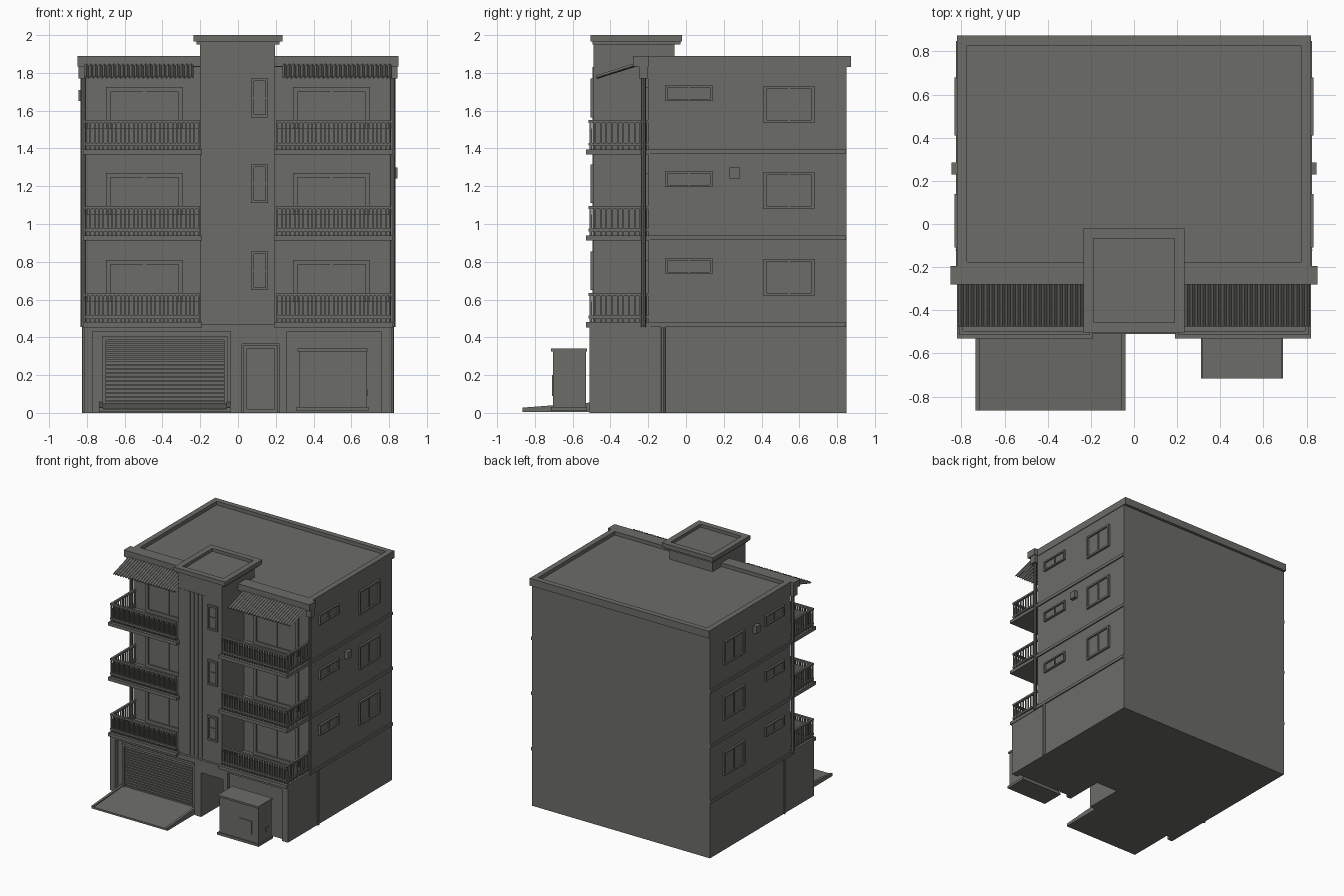
import bpy
import bmesh
from mathutils import Matrix

cube = bpy.data.objects.get("Cube")
if cube:
    bpy.data.objects.remove(cube)

# One concrete colour for the whole building
GREY = (0.15, 0.15, 0.135, 1)
concrete = bpy.data.materials.new("concrete_grey")
concrete.use_nodes = True
concrete.diffuse_color = GREY
shader = concrete.node_tree.nodes["Principled BSDF"]
shader.inputs["Base Color"].default_value = GREY
shader.inputs["Roughness"].default_value = 0.9


def finish(name, bm):
    bmesh.ops.recalc_face_normals(bm, faces=bm.faces)
    mesh = bpy.data.meshes.new(name)
    bm.to_mesh(mesh)
    bm.free()
    mesh.materials.append(concrete)
    obj = bpy.data.objects.new(name, mesh)
    bpy.context.collection.objects.link(obj)
    return obj


def add_box(bm, x, y, z):
    """Box from three (low, high) ranges."""
    size = [abs(r[1] - r[0]) for r in (x, y, z)]
    mid = [(r[0] + r[1]) / 2 for r in (x, y, z)]
    mat = Matrix.Translation(mid) @ Matrix.Diagonal((*size, 1))
    bmesh.ops.create_cube(bm, size=1, matrix=mat)


def boxes(name, *ranges):
    bm = bmesh.new()
    for x, y, z in ranges:
        add_box(bm, x, y, z)
    return finish(name, bm)


def ring(bm, x, y, z, w):
    """Rectangular rim of width w, seen from above."""
    add_box(bm, x, (y[0], y[0] + w), z)
    add_box(bm, x, (y[1] - w, y[1]), z)
    add_box(bm, (x[0], x[0] + w), (y[0] + w, y[1] - w), z)
    add_box(bm, (x[1] - w, x[1]), (y[0] + w, y[1] - w), z)


def window(name, u, z, face, out, axis, bars=1, w=0.018, horizontal=False):
    """Framed window on a wall at position face, pointing towards out."""
    bm = bmesh.new()

    def put(uu, zz, depth):
        d = (face - out * 0.01, face + out * depth)
        add_box(bm, d if axis == "x" else uu, uu if axis == "x" else d, zz)

    put(u, z, 0.003)
    for a in (u[0], u[1] - w):
        put((a, a + w), z, 0.016)
    for a in (z[0], z[1] - w):
        put((u[0] + w, u[1] - w), (a, a + w), 0.016)
    for i in range(bars):
        t = (i + 1) / (bars + 1)
        if horizontal:
            c = z[0] + t * (z[1] - z[0])
            put(u, (c - w / 3, c + w / 3), 0.01)
        else:
            c = u[0] + t * (u[1] - u[0])
            put((c - w / 3, c + w / 3), z, 0.01)
    return finish(name, bm)


def pipe(name, x, y, z0, z1, r):
    bm = bmesh.new()
    mat = Matrix.Translation((x, y, (z0 + z1) / 2))
    bmesh.ops.create_cone(bm, cap_ends=True, segments=8, radius1=r, radius2=r,
                          depth=z1 - z0, matrix=mat)
    return finish(name, bm)


def sided(s, a, b):
    """Range mirrored to side s."""
    return tuple(sorted((s * a, s * b)))


FLOORS = (0.48, 0.94, 1.395)
FULL = (-0.815, 0.815)

# Ground floor with a shutter bay, a deep doorway and a shallow right bay
boxes("ground_floor",
      (FULL, (-0.17, 0.85), (0, 0.47)),
      (FULL, (-0.51, -0.17), (0.43, 0.47)),
      ((-0.815, -0.77), (-0.51, -0.17), (0, 0.43)),
      ((-0.77, -0.04), (-0.47, -0.17), (0, 0.43)),
      ((-0.04, 0.02), (-0.51, -0.17), (0, 0.43)),
      ((0.02, 0.22), (-0.51, -0.17), (0.365, 0.43)),
      ((0.22, 0.26), (-0.51, -0.17), (0, 0.43)),
      ((0.26, 0.76), (-0.48, -0.17), (0, 0.43)),
      ((0.76, 0.815), (-0.51, -0.17), (0, 0.43)))

# Roller shutter: frame and slats
bm = bmesh.new()
for x in ((-0.72, -0.70), (-0.075, -0.055)):
    add_box(bm, x, (-0.49, -0.46), (0.03, 0.39))
add_box(bm, (-0.72, -0.055), (-0.49, -0.46), (0.385, 0.405))
SLATS = 16
for i in range(SLATS):
    z = 0.045 + i * 0.34 / SLATS
    add_box(bm, (-0.70, -0.075), (-0.48, -0.46), (z, z + 0.015))
finish("roller_shutter", bm)

# Sloping driveway: flat box whose front top edge is lowered
ramp = boxes("driveway_ramp", ((-0.735, -0.04), (-0.865, -0.46), (0.005, 0.05)))
for v in ramp.data.vertices:
    if v.co.y < -0.8 and v.co.z > 0.03:
        v.co.z = 0.02
for x in (-0.735, -0.06):
    curb = boxes("ramp_curb", ((x, x + 0.02), (-0.865, -0.46), (0.005, 0.058)))
    for v in curb.data.vertices:
        if v.co.y < -0.8 and v.co.z > 0.03:
            v.co.z = 0.028

# Door at the back of the doorway
window("entrance_door", (0.03, 0.21), (0.0, 0.36), -0.17, -1, "y", bars=0)

# Utility cabinet
boxes("utility_cabinet",
      ((0.31, 0.69), (-0.715, -0.525), (0.01, 0.03)),
      ((0.325, 0.68), (-0.705, -0.53), (0.03, 0.325)),
      ((0.315, 0.685), (-0.715, -0.525), (0.325, 0.34)),
      ((0.51, 0.62), (-0.71, -0.70), (0.09, 0.20)),
      ((0.67, 0.685), (-0.61, -0.57), (0.09, 0.125)))

# Upper floors and the string courses around them
boxes("upper_floors", (FULL, (-0.2, 0.85), (0.47, 1.86)))
for z in FLOORS:
    boxes("string_course", ((-0.825, 0.825), (-0.21, 0.848), (z - 0.025, z)))

# Roof rim and the front parapet
bm = bmesh.new()
ring(bm, (-0.82, 0.82), (-0.22, 0.873), (1.83, 1.89), 0.045)
for s in (-1, 1):
    add_box(bm, sided(s, 0.19, 0.85), (-0.28, -0.195), (1.835, 1.89))
finish("roof_parapet", bm)

# Stair tower with a rimmed cap
boxes("stair_tower", ((-0.2, 0.195), (-0.49, -0.06), (0.45, 1.96)))
bm = bmesh.new()
ring(bm, (-0.235, 0.235), (-0.505, -0.02), (1.965, 2.0), 0.048)
add_box(bm, (-0.22, 0.22), (-0.495, -0.03), (1.95, 1.975))
finish("tower_cap", bm)

# Vertical cladding strips on the tower
bm = bmesh.new()
for i in range(7):
    x = -0.19 + i * 0.036
    add_box(bm, (x, x + 0.026), (-0.494, -0.48), (0.48, 1.83))
finish("tower_cladding", bm)

for z in FLOORS:
    window("tower_window", (0.07, 0.16), (z + 0.17, z + 0.375), -0.49, -1, "y",
           w=0.014, horizontal=True)


def railing(name, s, z):
    """Rails, posts and bars along the front and the outer side."""
    bm = bmesh.new()
    front, inner, outer, top = -0.515, 0.205, 0.81, z + 0.155
    for h in (z + 0.02, top - 0.015):
        add_box(bm, sided(s, inner, outer), (front, front + 0.018), (h, h + 0.015))
        add_box(bm, sided(s, outer - 0.018, outer), (front, -0.2), (h, h + 0.015))
    count = 26
    for i in range(count + 1):
        x = inner + i * (outer - inner - 0.01) / count
        add_box(bm, sided(s, x, x + 0.008), (front + 0.004, front + 0.014), (z, top))
    for i in range(10):
        y = front + 0.03 * (i + 1)
        add_box(bm, sided(s, outer - 0.014, outer - 0.004), (y, y + 0.008), (z, top))
    # Low screen behind the front bars
    add_box(bm, sided(s, inner, outer), (front + 0.014, front + 0.018), (z, z + 0.11))
    return finish(name, bm)


def awning(name, s):
    """Corrugated sloping sheet."""
    bm = bmesh.new()
    rows = []
    for y, z in ((-0.27, 1.84), (-0.475, 1.775)):
        rows.append([bm.verts.new((s * (0.235 + i * 0.58 / 48), y, z + 0.012 * (i % 2)))
                     for i in range(49)])
    for i in range(48):
        bm.faces.new((rows[0][i], rows[0][i + 1], rows[1][i + 1], rows[1][i]))
    obj = finish(name, bm)
    thick = obj.modifiers.new("thickness", "SOLIDIFY")
    thick.thickness = 0.008
    return obj


for s, side in ((-1, "left_bay"), (1, "right_bay")):
    wall = s * 0.815
    for z in FLOORS:
        # Balcony with its sliding door
        boxes("balcony_slab_" + side,
              (sided(s, 0.19, 0.82), (-0.53, -0.19), (z - 0.027, z)))
        railing("balcony_railing_" + side, s, z)
        window("balcony_door_" + side, sided(s, 0.29, 0.70), (z, z + 0.33),
               -0.2, -1, "y", w=0.025)
        # Side wall windows
        window("small_window_" + side, (-0.11, 0.14), (z + 0.255, z + 0.34),
               wall, s, "x", w=0.012)
        window("large_window_" + side, (0.41, 0.68), (z + 0.14, z + 0.335),
               wall, s, "x", w=0.015)
    awning("awning_" + side, s)
    # Rainwater pipes with a hopper
    pipe("upper_drainpipe_" + side, s * 0.82, -0.225, 0.455, 1.84, 0.013)
    pipe("lower_drainpipe_" + side, s * 0.815, -0.12, 0, 0.455, 0.012)
    boxes("rain_hopper_" + side,
          (sided(s, 0.8, 0.845), (-0.25, -0.2), (1.77, 1.835)))
    # Wall vent
    vz = 1.24 if s > 0 else 1.65
    boxes("wall_vent_" + side, (sided(s, 0.8, 0.845), (0.23, 0.285), (vz, vz + 0.06)))
